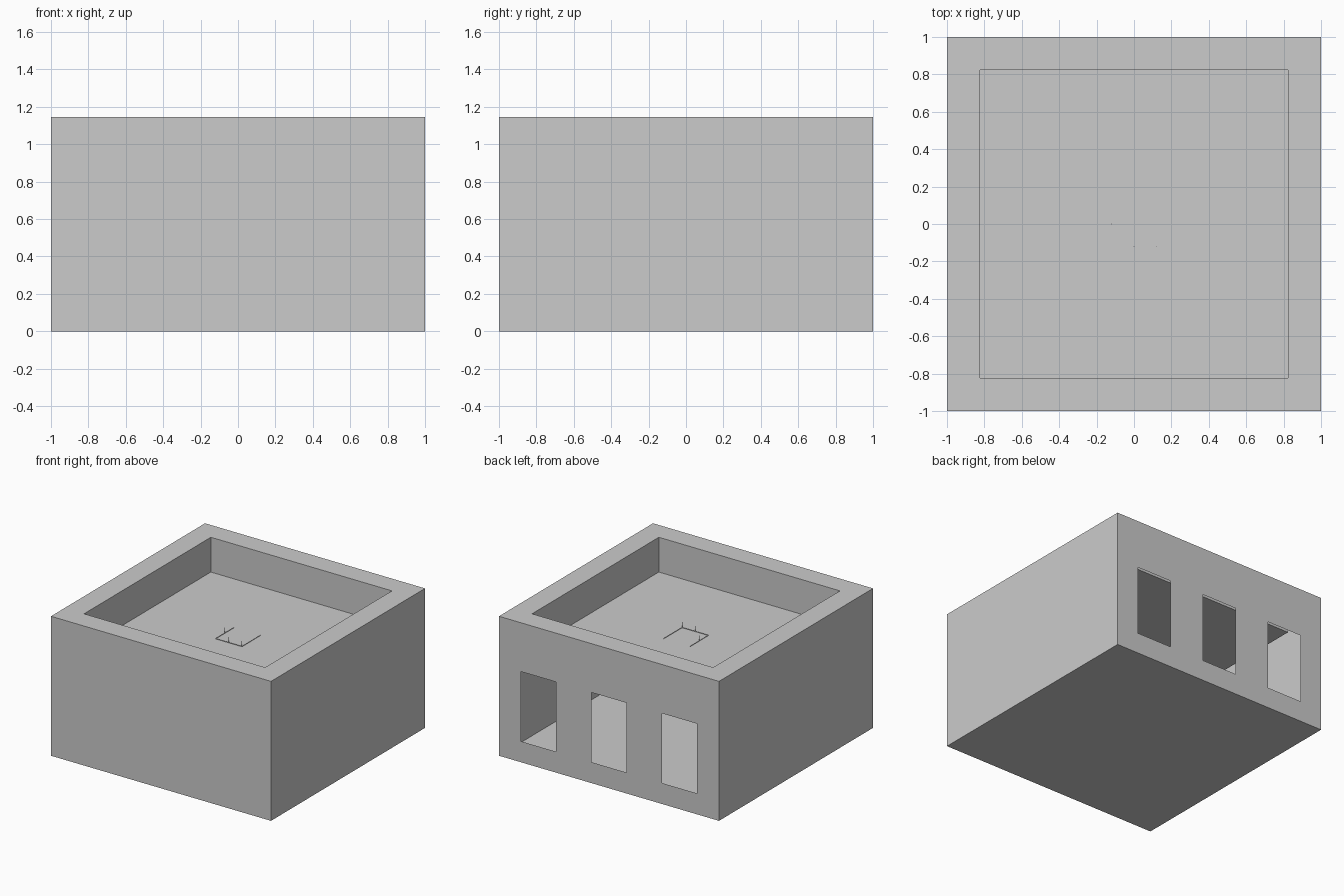
import bpy, bmesh

if "Cube" in bpy.data.objects:
    bpy.data.objects.remove(bpy.data.objects["Cube"])

H = 1.146           # overall height
FLOOR = 0.86        # recess floor level
SILL, HEAD = 0.172, 0.745


def make_object(name, bm):
    mesh = bpy.data.meshes.new(name)
    bm.to_mesh(mesh)
    bm.free()
    obj = bpy.data.objects.new(name, mesh)
    bpy.context.collection.objects.link(obj)
    return obj


# Thin-walled hollow block with a square tray sunk into its top
bm = bmesh.new()
bmesh.ops.create_cube(bm, size=2)
for v in bm.verts:
    v.co.z = H if v.co.z > 0 else 0
top = max(bm.faces, key=lambda f: f.calc_center_median().z)
bmesh.ops.inset_region(bm, faces=[top], thickness=0.25)
ext = bmesh.ops.extrude_discrete_faces(bm, faces=[top])
for v in ext["faces"][0].verts:
    v.co.z = FLOOR

# Three window openings cut from the back wall
def back_faces():
    return [f for f in bm.faces if all(abs(v.co.y - 1) < 1e-4 for v in f.verts)]

cuts = [((x, 0, 0), (1, 0, 0)) for x in (-0.8, -0.48, -0.16, 0.16, 0.48, 0.8)]
cuts += [((0, 0, z), (0, 0, 1)) for z in (SILL, HEAD)]
for co, no in cuts:
    faces = back_faces()
    geom = faces + list({e for f in faces for e in f.edges}) + list({v for f in faces for v in f.verts})
    bmesh.ops.bisect_plane(bm, geom=geom, plane_co=co, plane_no=no)
holes = []
for f in back_faces():
    c = f.calc_center_median()
    if SILL < c.z < HEAD and any(abs(c.x - x) < 0.15 for x in (-0.64, 0, 0.64)):
        holes.append(f)
bmesh.ops.delete(bm, geom=holes, context='FACES')

# Merge the leftover wall pieces so the faces stay clean
bmesh.ops.recalc_face_normals(bm, faces=bm.faces[:])
make_object("hollow_block", bm)


def bar(bm, lo, hi):
    """Add an axis-aligned box between two corners."""
    for v in bmesh.ops.create_cube(bm, size=1)["verts"]:
        v.co = [(a + b) / 2 + c * (b - a) for a, b, c in zip(lo, hi, v.co)]


# Hairline U-shaped outline in the middle of the tray
R, T = 0.12, 0.0015
bm = bmesh.new()
for x in (-R, R):
    bar(bm, (x - T, -R, FLOOR), (x + T, R, FLOOR + 0.004))
bar(bm, (-R, -R - T, FLOOR), (R, -R + T, FLOOR + 0.004))
make_object("tray_outline", bm)

# Tiny upright pins along the outline
bm = bmesh.new()
for x, y in ((-R, 0), (0, -R), (R, -R)):
    bar(bm, (x - T, y - T, FLOOR), (x + T, y + T, FLOOR + 0.045))
make_object("tray_pins", bm)
